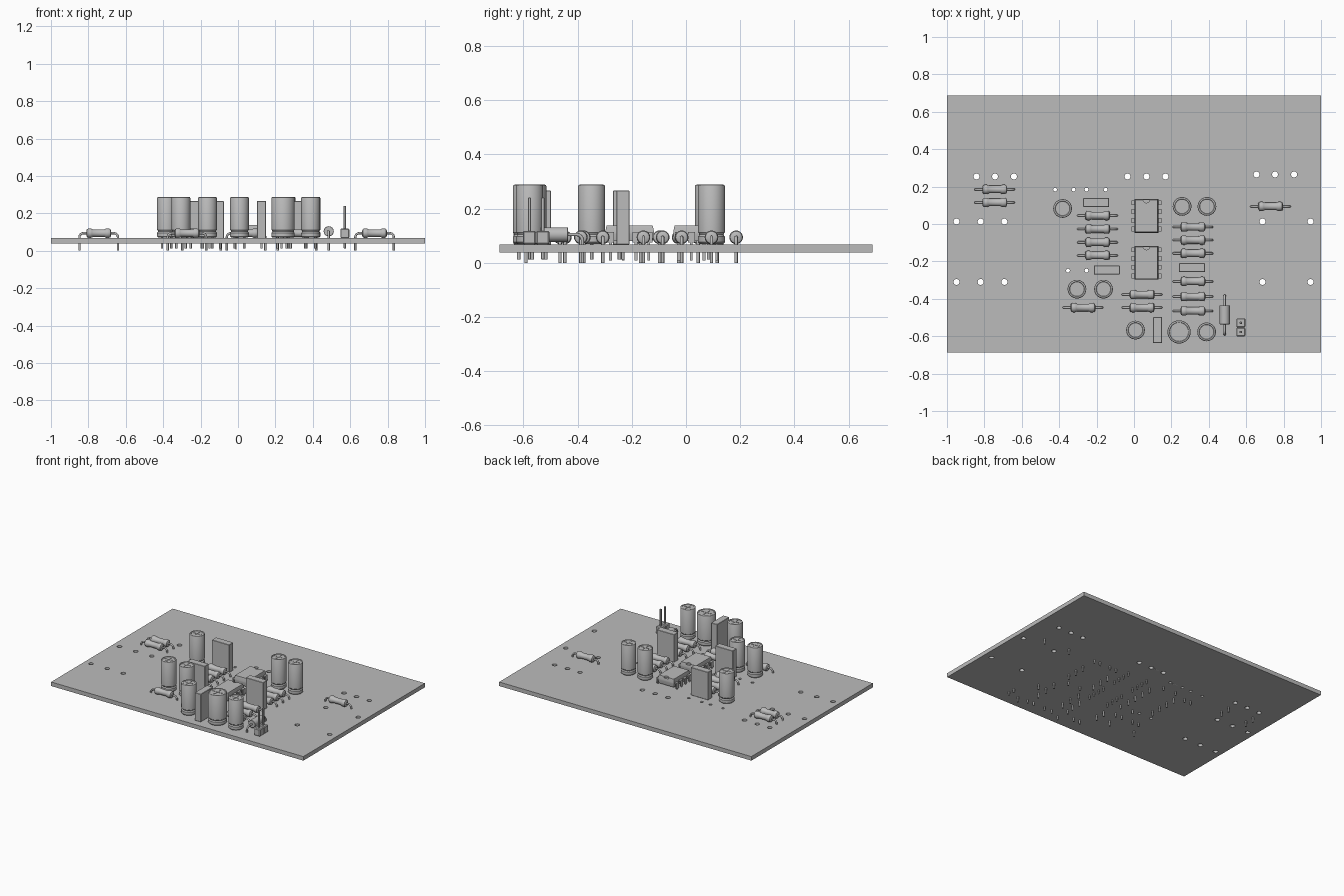
import bpy, bmesh, math
from mathutils import Matrix, Vector

cube = bpy.data.objects.get("Cube")
if cube:
    bpy.data.objects.remove(cube, do_unlink=True)

grey = bpy.data.materials.new("plain grey")
grey.use_nodes = True
grey.diffuse_color = (0.5, 0.5, 0.5, 1)
grey.node_tree.nodes["Principled BSDF"].inputs["Base Color"].default_value = (0.5, 0.5, 0.5, 1)

BOTTOM, TOP = 0.038, 0.067   # board faces
LEAD = 0.006                 # lead radius


def finish(bm, name):
    """Turn a bmesh into a mesh: smooth, with sharp edges kept."""
    bmesh.ops.recalc_face_normals(bm, faces=bm.faces)
    for f in bm.faces:
        f.smooth = True
    for e in bm.edges:
        e.smooth = len(e.link_faces) == 2 and e.calc_face_angle(0) < math.radians(32)
    mesh = bpy.data.meshes.new(name)
    bm.to_mesh(mesh)
    bm.free()
    mesh.materials.append(grey)
    return mesh


def place(mesh, name, x=0, y=0, turn=0):
    ob = bpy.data.objects.new(name, mesh)
    ob.location = (x, y, 0)
    ob.rotation_euler.z = math.radians(turn)
    bpy.context.collection.objects.link(ob)
    return ob


def box(bm, x0, x1, y0, y1, z0, z1, bevel=0):
    m = Matrix.Translation(((x0 + x1) / 2, (y0 + y1) / 2, (z0 + z1) / 2))
    m = m @ Matrix.Diagonal((x1 - x0, y1 - y0, z1 - z0, 1))
    verts = bmesh.ops.create_cube(bm, size=1, matrix=m)["verts"]
    if bevel:
        edges = {e for v in verts for e in v.link_edges}
        bmesh.ops.bevel(bm, geom=list(edges), offset=bevel, segments=1, affect='EDGES')
    return verts


def rod(bm, x, y, z0, z1, r=LEAD, sides=12):
    m = Matrix.Translation((x, y, (z0 + z1) / 2))
    bmesh.ops.create_cone(bm, cap_ends=True, segments=sides, radius1=r, radius2=r,
                          depth=z1 - z0, matrix=m)


def lathe(bm, profile, matrix=Matrix(), sides=32):
    """Spin (radius, height) points about z, then move by matrix."""
    pts = [bm.verts.new((r, 0, h)) for r, h in profile]
    edges = [bm.edges.new(p) for p in zip(pts, pts[1:])]
    old = set(bm.verts) - set(pts)
    bmesh.ops.spin(bm, geom=pts + edges, cent=(0, 0, 0), axis=(0, 0, 1),
                   angle=math.tau, steps=sides, use_duplicate=False)
    new = [v for v in bm.verts if v not in old]
    bmesh.ops.remove_doubles(bm, verts=new, dist=1e-5)
    new = [v for v in bm.verts if v not in old]
    bmesh.ops.transform(bm, matrix=matrix, verts=new)


def bent_lead(bm, side, inner, outer, z, bend=0.022, sides=12):
    """Lead that runs out along x, bends, and drops through the board."""
    path = [(inner, z)]
    for i in range(7):
        a = math.pi / 2 * i / 6
        path.append((outer - bend + bend * math.sin(a), z - bend + bend * math.cos(a)))
    path.append((outer, 0))
    rings = []
    for i, (x, h) in enumerate(path):
        a, b = path[max(i - 1, 0)], path[min(i + 1, len(path) - 1)]
        t = Vector((b[0] - a[0], b[1] - a[1])).normalized()
        ring = []
        for k in range(sides):
            u = math.tau * k / sides
            c, s = LEAD * math.cos(u), LEAD * math.sin(u)
            ring.append(bm.verts.new((side * (x - t.y * c), s, h + t.x * c)))
        rings.append(ring)
    for p, q in zip(rings, rings[1:]):
        for k in range(sides):
            j = (k + 1) % sides
            bm.faces.new((p[k], p[j], q[j], q[k]))
    bm.faces.new(rings[0])
    bm.faces.new(rings[-1])


def axial(name, half_profile, half, reach, z):
    """Axial part: turned body along x with two bent leads."""
    bm = bmesh.new()
    profile = [(r, -h) for r, h in half_profile] + [(r, h) for r, h in reversed(half_profile)]
    lathe(bm, profile, Matrix.Translation((0, 0, z)) @ Matrix.Rotation(math.pi / 2, 4, 'Y'))
    for side in (-1, 1):
        bent_lead(bm, side, half - 0.01, reach, z)
    return finish(bm, name)


# Circuit board with drilled holes
bm = bmesh.new()
box(bm, -1, 1, -0.688, 0.688, BOTTOM, TOP)
board = place(finish(bm, "board"), "board")
bm = bmesh.new()
big_rows = [((-0.842, -0.743, -0.642), 0.254), ((-0.035, 0.067, 0.168), 0.254),
            ((0.655, 0.754, 0.856), 0.265), ((-0.949, -0.82, -0.693, 0.687, 0.944), 0.013),
            ((-0.949, -0.82, -0.693, 0.687, 0.944), -0.31)]
small_rows = [((-0.422, -0.323, -0.254, -0.152), 0.184), ((-0.353, -0.254), -0.249)]
for rows, radius in ((big_rows, 0.016), (small_rows, 0.01)):
    for xs, y in rows:
        for x in xs:
            rod(bm, x, y, -0.1, 0.2, radius, 20)
drills = place(finish(bm, "hole_cutter"), "hole_cutter")
drills.hide_render = True
drills.hide_set(True)
cut = board.modifiers.new("holes", 'BOOLEAN')
cut.operation, cut.solver, cut.object = 'DIFFERENCE', 'EXACT', drills

# Resistors with flared ends
resistor = axial("resistor", [(0, 0.066), (0.014, 0.066), (0.022, 0.062), (0.025, 0.054),
                              (0.025, 0.042), (0.023, 0.036), (0.02, 0.03)], 0.066, 0.103, 0.094)
columns = [(-0.745, (0.185, 0.115)), (0.73, (0.094,)),
           (-0.195, (0.045, -0.027, -0.098, -0.168)),
           (0.315, (-0.016, -0.086, -0.157, -0.307, -0.388, -0.465)),
           (0.043, (-0.377, -0.447)), (-0.273, (-0.447,))]
spots = [(x, y) for x, ys in columns for y in ys]
for i, (x, y) in enumerate(spots):
    place(resistor, f"resistor_{i + 1}", x, y)

# Diode lying along y
diode = axial("diode", [(0, 0.051), (0.025, 0.051), (0.027, 0.049)], 0.051, 0.104, 0.104)
place(diode, "diode", 0.485, -0.486, 90)


# Can capacitors: crimped can, rimmed top with a cross mark, two leads
def can(name, r):
    bm = bmesh.new()
    z = TOP + 0.003
    lathe(bm, [(0, z), (r - 0.006, z), (r, z + 0.006), (r, 0.096), (r - 0.003, 0.099),
               (r - 0.005, 0.104), (r - 0.003, 0.109), (r, 0.112), (r, 0.282),
               (r - 0.002, 0.286), (r - 0.006, 0.288), (r - 0.01, 0.288),
               (r - 0.012, 0.285), (0, 0.285)])
    arm = r * 0.6
    box(bm, -arm, arm, -0.004, 0.004, 0.283, 0.287)
    box(bm, -0.004, 0.004, -arm, arm, 0.283, 0.287)
    for s in (-1, 1):
        rod(bm, s * r / 2, 0, 0.012, z + 0.005)
    return finish(bm, name)


small_can = can("small_can", 0.05)
spots = [(-0.382, 0.083), (0.257, 0.094), (0.39, 0.094), (-0.305, -0.348),
         (-0.163, -0.348), (0.008, -0.567), (0.388, -0.577)]
for i, (x, y) in enumerate(spots):
    place(small_can, f"small_can_capacitor_{i + 1}", x, y)
place(can("large_can", 0.062), "large_can_capacitor", 0.241, -0.577)

# Box capacitors
bm = bmesh.new()
box(bm, -0.069, 0.069, -0.024, 0.024, TOP, 0.266, 0.002)
for s in (-1, 1):
    rod(bm, s * 0.05, 0, 0.012, TOP + 0.01)
box_cap = finish(bm, "box_capacitor")
for i, (x, y, turn) in enumerate([(-0.203, 0.115, 0), (0.31, -0.233, 0),
                                  (-0.145, -0.246, 0), (0.126, -0.567, 90)]):
    place(box_cap, f"box_capacitor_{i + 1}", x, y, turn)

# Eight-legged chips: drafted body, end notch, stepped legs
bm = bmesh.new()
rings = []
for z, inset in ((0.08, 0.005), (0.106, 0), (0.114, 0), (0.138, 0.005)):
    w, d = 0.064 - inset, 0.09 - inset
    rings.append([bm.verts.new((sx * w, sy * d, z))
                  for sx, sy in ((-1, -1), (1, -1), (1, 1), (-1, 1))])
for p, q in zip(rings, rings[1:]):
    for k in range(4):
        bm.faces.new((p[k], p[k - 1], q[k - 1], q[k]))
bm.faces.new(rings[0])
bm.faces.new(rings[-1])
chip_body = finish(bm, "chip_body")
bm = bmesh.new()
rod(bm, 0, 0.088, 0.128, 0.16, 0.018, 24)
notch = place(finish(bm, "notch_cutter"), "notch_cutter")
notch.hide_render = True
notch.hide_set(True)

bm = bmesh.new()
for s in (-1, 1):
    for k in range(4):
        y = (k - 1.5) * 0.047
        a, b, c = sorted((s * 0.055, s * 0.08)), sorted((s * 0.073, s * 0.08)), 0.013
        box(bm, *a, y - c, y + c, 0.107, 0.114)
        box(bm, *b, y - c, y + c, 0.074, 0.114)
        box(bm, *b, y - 0.005, y + 0.005, 0.008, 0.076)
chip_legs = finish(bm, "chip_legs")
for i, y in enumerate((0.043, -0.208)):
    body = place(chip_body, f"chip_body_{i + 1}", 0.066, y)
    mark = notch if i == 0 else place(notch.data, "notch_cutter_2")
    mark.location = (0.066, y, 0)
    mark.hide_render = True
    mark.hide_set(True)
    cut = body.modifiers.new("notch", 'BOOLEAN')
    cut.operation, cut.solver, cut.object = 'DIFFERENCE', 'EXACT', mark
    place(chip_legs, f"chip_legs_{i + 1}", 0.066, y)

# Two-pin header
bm = bmesh.new()
for s in (-1, 1):
    y = s * 0.0245
    box(bm, -0.024, 0.024, y - 0.0245, y + 0.0245, TOP, 0.118, 0.005)
    box(bm, -0.006, 0.006, y - 0.006, y + 0.006, 0.012, 0.24, 0.002)
place(finish(bm, "pin_header"), "pin_header", 0.571, -0.553)
